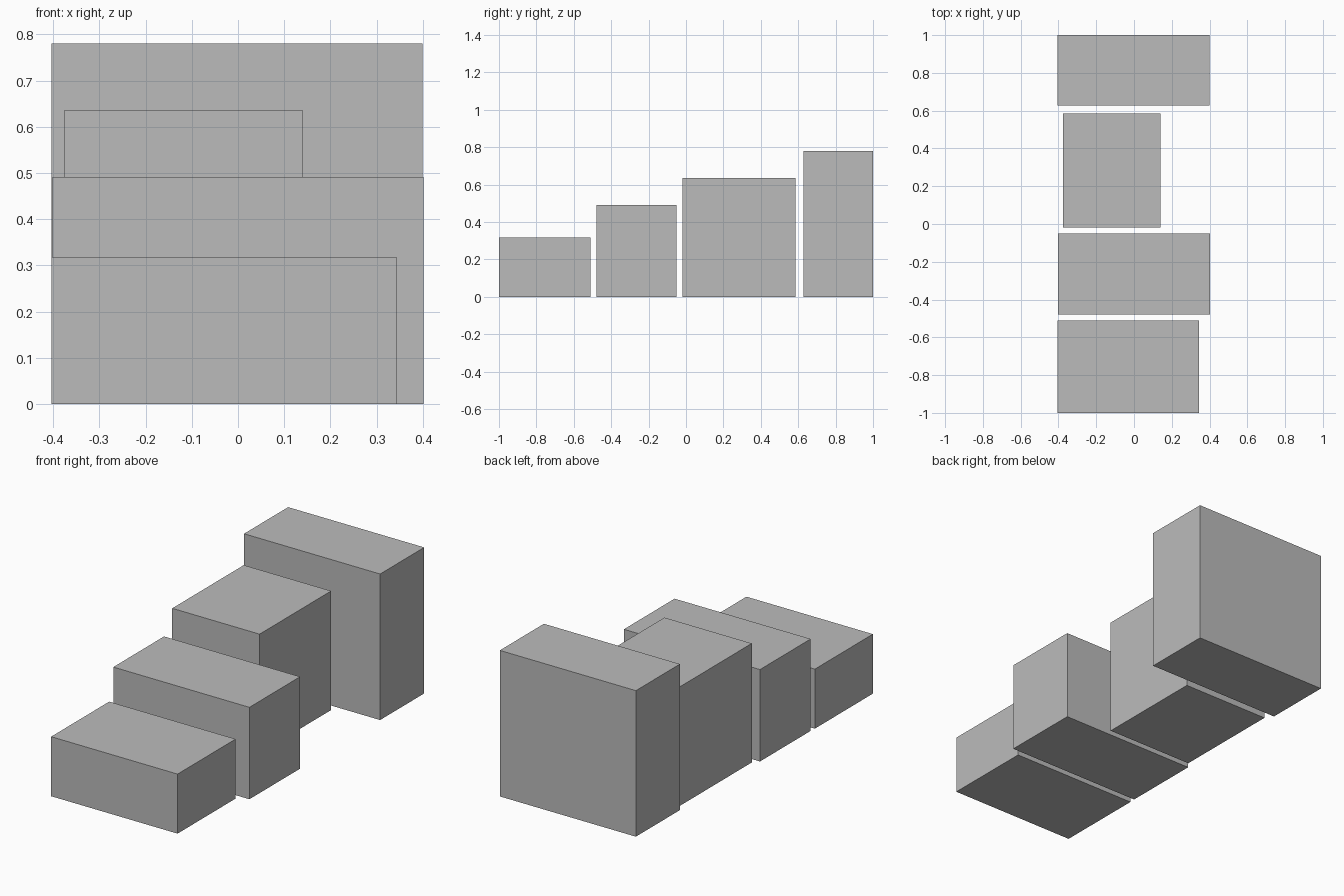
import bpy
import bmesh
from mathutils import Vector

cube = bpy.data.objects.get("Cube")
if cube:
    bpy.data.objects.remove(cube, do_unlink=True)

# Single plain grey for every block
GREY = (0.5, 0.5, 0.5, 1.0)
grey = bpy.data.materials.new("plain grey")
grey.use_nodes = True
grey.diffuse_color = GREY
grey.node_tree.nodes["Principled BSDF"].inputs["Base Color"].default_value = GREY


def block(name, x, y, height):
    """Box standing on the ground, spanning the x and y ranges."""
    low, high = Vector((x[0], y[0], 0)), Vector((x[1], y[1], height))
    size = high - low
    bm = bmesh.new()
    bmesh.ops.create_cube(bm, size=1)
    bmesh.ops.scale(bm, vec=size, verts=bm.verts)
    bmesh.ops.translate(bm, vec=(0, 0, height / 2), verts=bm.verts)
    mesh = bpy.data.meshes.new(name)
    bm.to_mesh(mesh)
    bm.free()
    mesh.materials.append(grey)
    obj = bpy.data.objects.new(name, mesh)
    obj.location = ((low.x + high.x) / 2, (low.y + high.y) / 2, 0)
    bpy.context.collection.objects.link(obj)


# Row of separate blocks rising from front to back
block("front_low_block", (-0.404, 0.343), (-1.0, -0.51), 0.318)
block("second_block", (-0.402, 0.402), (-0.478, -0.05), 0.491)
block("third_narrow_block", (-0.376, 0.14), (-0.018, 0.586), 0.636)
block("back_tall_block", (-0.404, 0.4), (0.628, 1.0), 0.78)
